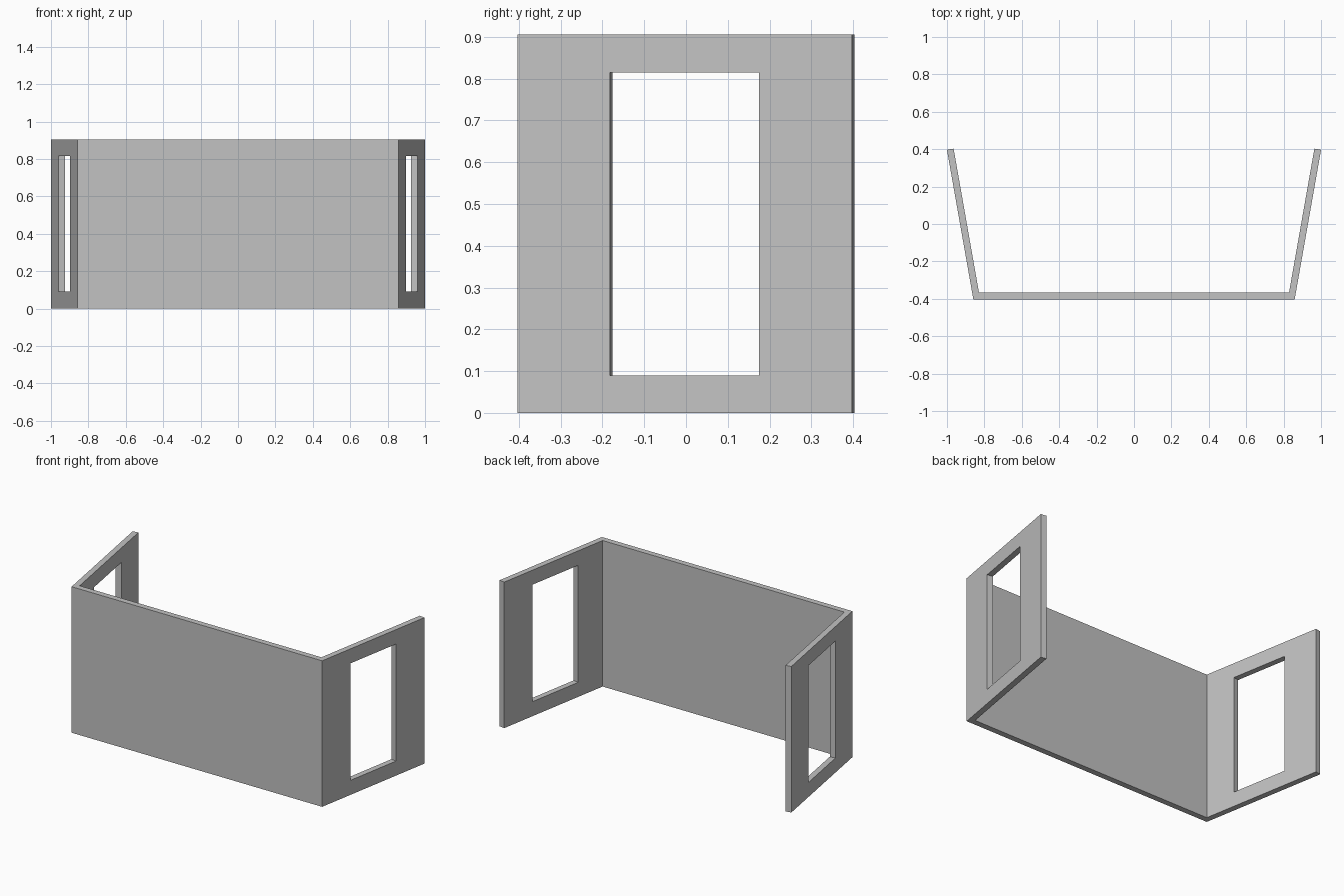
import bpy
import bmesh
from math import radians, sin, cos, tan
from mathutils import Vector, Matrix

HEIGHT = 0.905
THICK = 0.036
FRONT = -0.403
CORNER = 0.859
SPLAY = radians(10)
LENGTH = 0.812
DOOR = (0.224, 0.586, 0.09, 0.815)  # start and end along the wall, bottom, top

cube = bpy.data.objects.get("Cube")
if cube:
    bpy.data.objects.remove(cube, do_unlink=True)

grey = bpy.data.materials.new("plain_grey")
grey.use_nodes = True
grey.diffuse_color = (0.54, 0.54, 0.54, 1)
grey.node_tree.nodes["Principled BSDF"].inputs["Base Color"].default_value = (0.54, 0.54, 0.54, 1)


def add_object(name, bm):
    bmesh.ops.recalc_face_normals(bm, faces=bm.faces)
    mesh = bpy.data.meshes.new(name)
    bm.to_mesh(mesh)
    bm.free()
    mesh.materials.append(grey)
    obj = bpy.data.objects.new(name, mesh)
    bpy.context.collection.objects.link(obj)
    return obj


def prism(name, outline, z0, z1):
    bm = bmesh.new()
    face = bm.faces.new([bm.verts.new((p.x, p.y, z0)) for p in outline])
    top = bmesh.ops.extrude_face_region(bm, geom=[face])["geom"]
    bmesh.ops.translate(bm, vec=(0, 0, z1 - z0),
                        verts=[v for v in top if isinstance(v, bmesh.types.BMVert)])
    return add_object(name, bm)


# Wall plan: splayed sides, square-cut ends and mitred corners
corner = Vector((CORNER, FRONT))
along = Vector((sin(SPLAY), cos(SPLAY)))
inward = Vector((-cos(SPLAY), sin(SPLAY)))
end = corner + along * LENGTH
mitre = THICK * tan((radians(90) - SPLAY) / 2)
inner = corner + Vector((-mitre, THICK))
half = [corner, end, end + inward * THICK, inner]
outline = half + [Vector((-p.x, p.y)) for p in reversed(half)]
walls = prism("screen_walls", outline, 0, HEIGHT)

# Doorway through each side wall, cut square to the wall
for side, name in ((1, "left_doorway"), (-1, "right_doorway")):
    start, stop, bottom, top = DOOR
    a, b = corner + along * start, corner + along * stop
    points = [a - inward * THICK, b - inward * THICK,
              b + inward * 2 * THICK, a + inward * 2 * THICK]
    cutter = prism(name, [Vector((side * p.x, p.y)) for p in points], bottom, top)
    cutter.hide_render = True
    cut = walls.modifiers.new(name, 'BOOLEAN')
    cut.operation = 'DIFFERENCE'
    cut.solver = 'EXACT'
    cut.object = cutter
    bpy.context.view_layer.objects.active = walls
    bpy.ops.object.modifier_apply(modifier=name)
    bpy.data.objects.remove(cutter, do_unlink=True)
